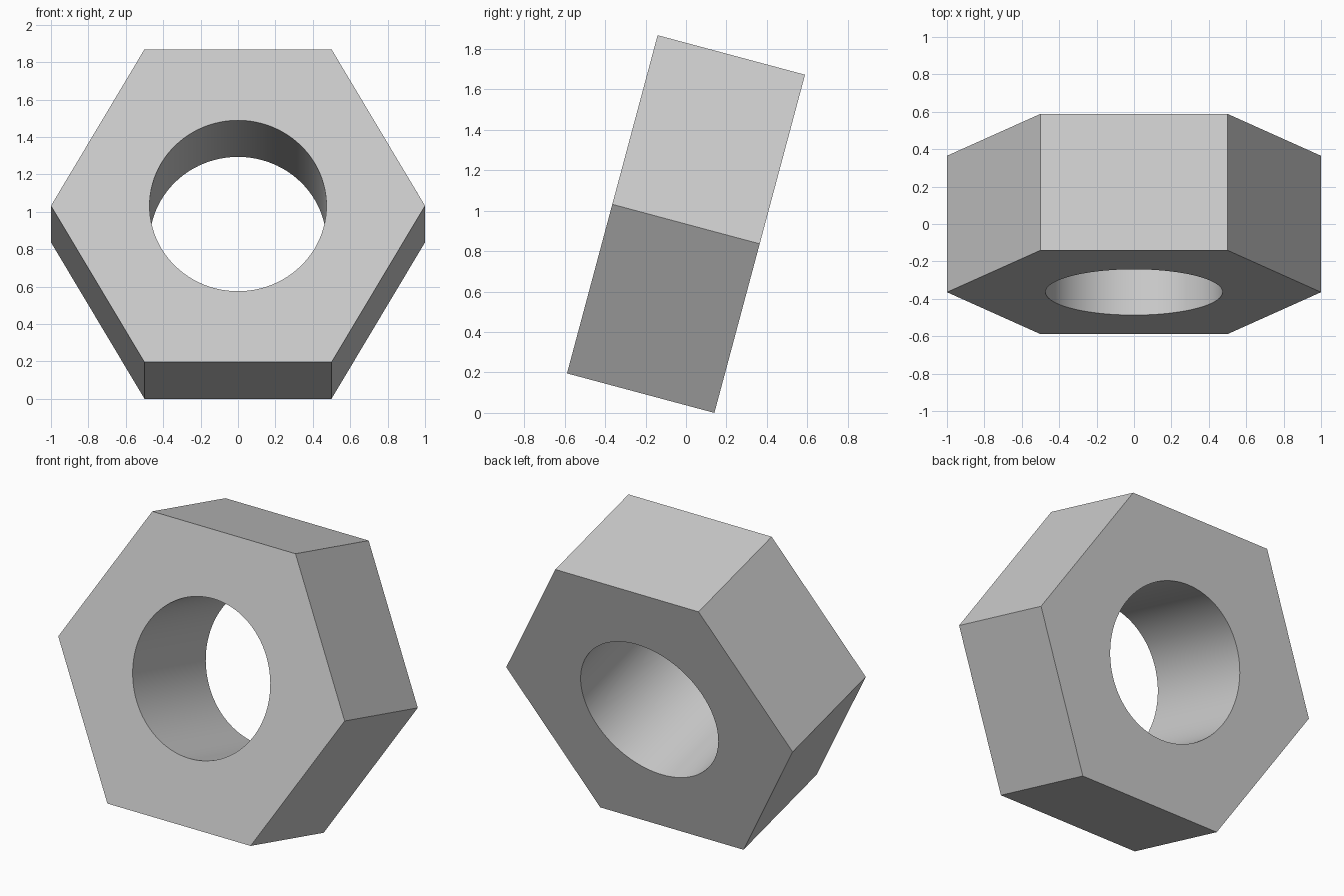
import bpy
import bmesh
from math import cos, sin, pi, radians
from mathutils import Matrix

cube = bpy.data.objects.get("Cube")
if cube:
    bpy.data.objects.remove(cube, do_unlink=True)

SIDES = 6
STEPS = 16                 # hole segments per hexagon side
RADIUS = 1.0
HOLE = 0.473
THICK = 0.755
TILT = radians(15)

# Plain steel colour
steel = bpy.data.materials.new("steel_grey")
steel.use_nodes = True
color = (0.6, 0.6, 0.6, 1)
steel.diffuse_color = color
steel.node_tree.nodes["Principled BSDF"].inputs["Base Color"].default_value = color

bm = bmesh.new()


def ring(radius, count, z):
    return [bm.verts.new((radius * cos(2 * pi * i / count),
                          radius * sin(2 * pi * i / count), z))
            for i in range(count)]


def wall(lower, upper, smooth):
    n = len(lower)
    for i in range(n):
        j = (i + 1) % n
        bm.faces.new((lower[i], lower[j], upper[j], upper[i])).smooth = smooth


# Hexagon outline and round bore at both ends
count = SIDES * STEPS
outer = [ring(RADIUS, SIDES, z) for z in (-THICK / 2, THICK / 2)]
inner = [ring(HOLE, count, z) for z in (-THICK / 2, THICK / 2)]

# Flat sides and smooth bore
wall(outer[0], outer[1], False)
wall(inner[1], inner[0], True)

# End faces, one sector per side
for hexagon, bore in zip(outer, inner):
    for s in range(SIDES):
        arc = [bore[(s * STEPS + k) % count] for k in range(STEPS + 1)]
        bm.faces.new([hexagon[s], hexagon[(s + 1) % SIDES]] + arc[::-1])

bmesh.ops.recalc_face_normals(bm, faces=bm.faces)

# Stand the nut up, leaning back, and rest it on the ground
bm.transform(Matrix.Rotation(pi / 2 - TILT, 4, "X"))
lowest = min(v.co.z for v in bm.verts)
bm.transform(Matrix.Translation((0, 0, -lowest)))

mesh = bpy.data.meshes.new("hex_nut")
bm.to_mesh(mesh)
bm.free()
mesh.materials.append(steel)
nut = bpy.data.objects.new("hex_nut", mesh)
bpy.context.collection.objects.link(nut)

# Keep the rims and corners crisp
bpy.ops.object.select_all(action="DESELECT")
nut.select_set(True)
bpy.context.view_layer.objects.active = nut
bpy.ops.object.shade_smooth_by_angle(angle=radians(30))
